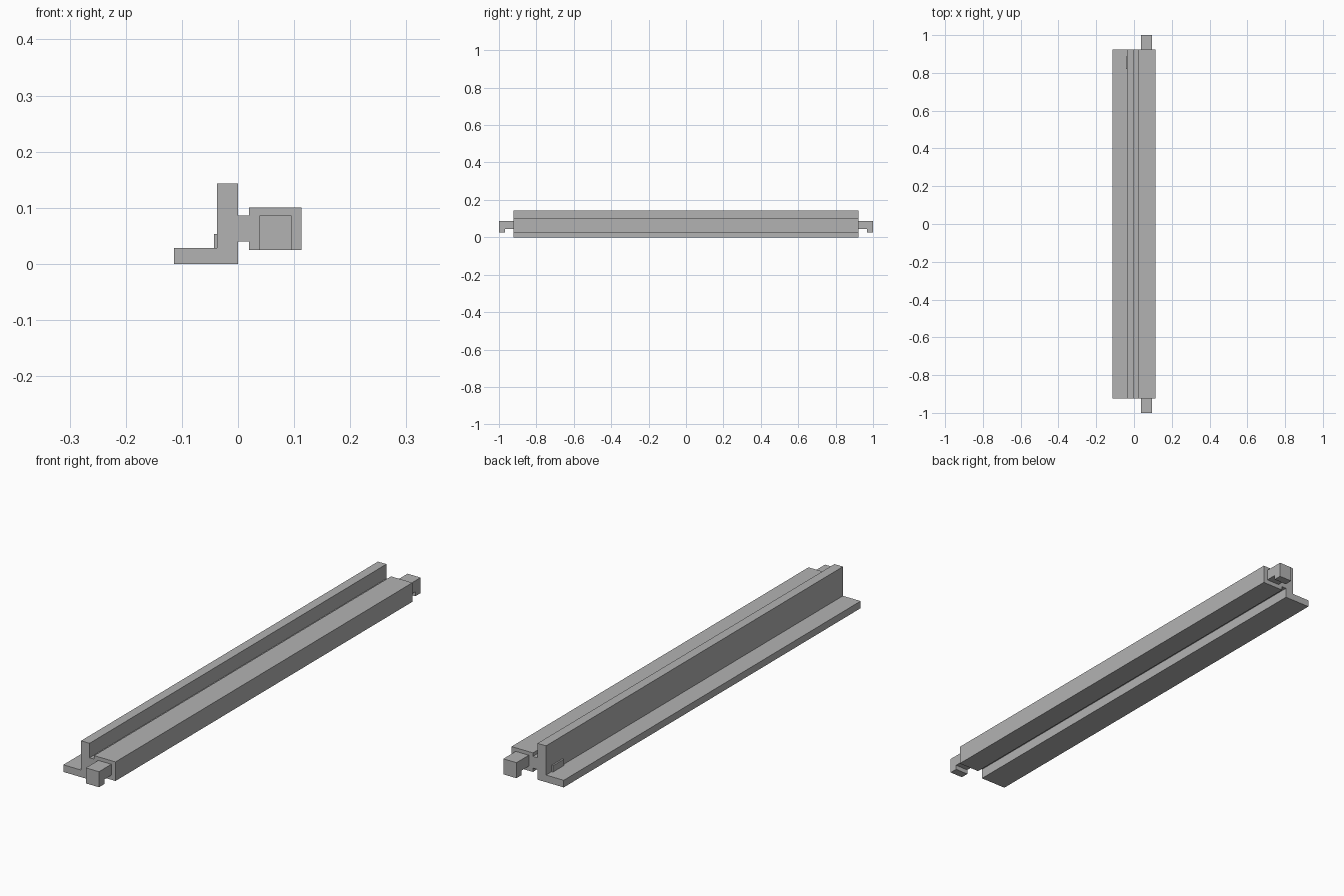
import bpy
import bmesh
from mathutils import Vector

cube = bpy.data.objects.get("Cube")
if cube:
    bpy.data.objects.remove(cube, do_unlink=True)

grey = bpy.data.materials.new("plain grey")
grey.use_nodes = True
colour = (0.45, 0.45, 0.45, 1)
grey.diffuse_color = colour
grey.node_tree.nodes["Principled BSDF"].inputs["Base Color"].default_value = colour


def extrude_outline(name, points, depth):
    """Make a solid from a closed outline pushed along a depth vector."""
    bm = bmesh.new()
    face = bm.faces.new([bm.verts.new(p) for p in points])
    result = bmesh.ops.extrude_face_region(bm, geom=[face])
    moved = [v for v in result["geom"] if isinstance(v, bmesh.types.BMVert)]
    bmesh.ops.translate(bm, verts=moved, vec=Vector(depth))
    bmesh.ops.recalc_face_normals(bm, faces=bm.faces)
    mesh = bpy.data.meshes.new(name)
    bm.to_mesh(mesh)
    bm.free()
    mesh.materials.append(grey)
    obj = bpy.data.objects.new(name, mesh)
    bpy.context.collection.objects.link(obj)
    return obj


END = 0.923   # half length of the rail body
FOOT, WALL, WEB, SIDE = -0.114, -0.037, 0.02, 0.113

# Rail body: foot, upright wall, narrow web and side block in one section
section = [
    (FOOT, 0), (0, 0), (0, 0.04), (WEB, 0.04), (WEB, 0.025),
    (SIDE, 0.025), (SIDE, 0.1), (WEB, 0.1), (WEB, 0.086), (0, 0.086),
    (0, 0.143), (WALL, 0.143), (WALL, 0.028), (FOOT, 0.028),
]
extrude_outline("rail_body", [(x, -END, z) for x, z in section], (0, 2 * END, 0))

# Hooked tab at each end, with its lip pointing down
hook = [(END, 0.043), (0.967, 0.043), (0.967, 0.025),
        (1, 0.025), (1, 0.086), (END, 0.086)]
for name, side in (("front_hook", -1), ("back_hook", 1)):
    extrude_outline(name, [(0.038, side * y, z) for y, z in hook], (0.057, 0, 0))

# Small stop on the wall, resting on the foot near the back
stop = [(0.82, 0.028), (0.888, 0.028), (0.888, 0.053), (0.82, 0.053)]
extrude_outline("wall_stop", [(WALL, y, z) for y, z in stop], (-0.006, 0, 0))
